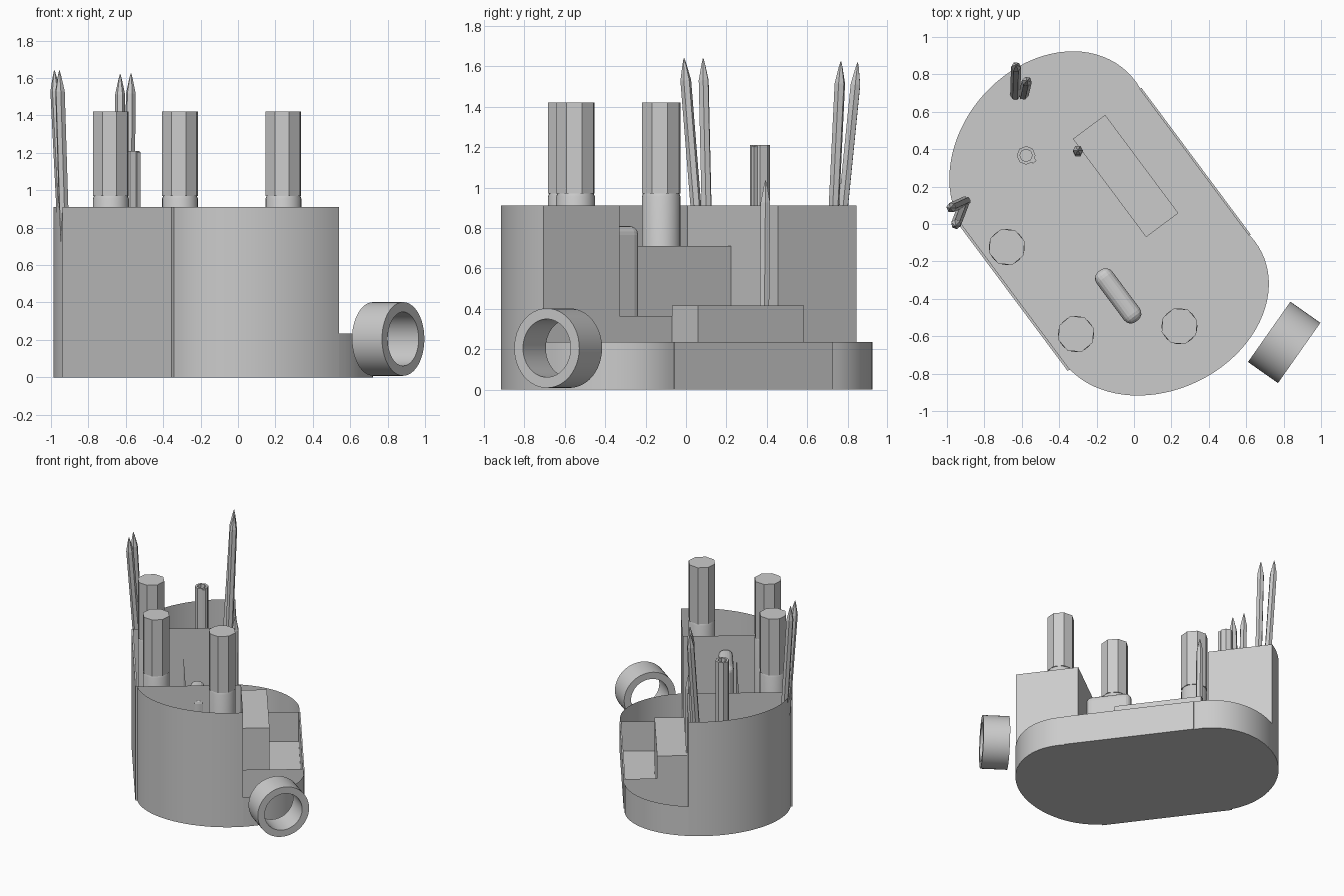
import bpy, bmesh, math
from mathutils import Vector, Matrix

if "Cube" in bpy.data.objects:
    bpy.data.objects.remove(bpy.data.objects["Cube"])

ANG = math.radians(-53.3)          # plan rotation of the organizer
ROT = Matrix.Rotation(ANG, 4, 'Z')
U0, U1 = -0.56, 0.418              # ends of the straight middle section
V0, V1, VM = -0.74, 0.46, 0.01     # outer sides and tall/low split
HIGH, LOW = 0.91, 0.235


def make(name, verts, faces, matrix=None, smooth=None):
    me = bpy.data.meshes.new(name)
    me.from_pydata([tuple(v) for v in verts], [], faces)
    me.update()
    ob = bpy.data.objects.new(name, me)
    bpy.context.collection.objects.link(ob)
    if matrix is not None:
        me.transform(matrix)
    if smooth:
        bpy.ops.object.select_all(action='DESELECT')
        ob.select_set(True)
        bpy.context.view_layer.objects.active = ob
        bpy.ops.object.shade_smooth_by_angle(angle=math.radians(smooth))
    return ob


def wall(name, path, h, smooth=None):
    n = len(path)
    verts = [(u, v, z) for z in (0, h) for u, v in path]
    faces = [(i, i + 1, n + i + 1, n + i) for i in range(n - 1)]
    return make(name, verts, faces, ROT, smooth)


def box(name, lo, hi):
    verts = [(x, y, z) for x in (lo[0], hi[0]) for y in (lo[1], hi[1]) for z in (lo[2], hi[2])]
    faces = [(0, 1, 3, 2), (4, 6, 7, 5), (0, 4, 5, 1), (2, 3, 7, 6), (0, 2, 6, 4), (1, 5, 7, 3)]
    return make(name, verts, faces, ROT)


def lathe(name, profile, sides, matrix, smooth=None, closed=False, phase=0.0):
    verts = []
    for r, z in profile:
        for k in range(sides):
            a = 2 * math.pi * (k + phase) / sides
            verts.append((r * math.cos(a), r * math.sin(a), z))
    m = len(profile)
    faces = []
    for j in range(m if closed else m - 1):
        a, b = j * sides, ((j + 1) % m) * sides
        for k in range(sides):
            q = (k + 1) % sides
            faces.append((a + k, a + q, b + q, b + k))
    if not closed:
        faces.append(tuple(reversed(range(sides))))
        faces.append(tuple(range((m - 1) * sides, m * sides)))
    return make(name, verts, faces, matrix, smooth)


def end_arc(sign, t0, t1, n):
    # slightly skewed half ellipse closing one end, t in degrees from +v side
    cu = U1 if sign > 0 else U0
    a = 0.475 if sign > 0 else 0.49
    pts = []
    for i in range(n + 1):
        t = math.radians(t0 + (t1 - t0) * i / n)
        pts.append((cu + sign * a * math.sin(t), -0.14 + 0.6 * math.cos(t) + 0.058 * math.sin(t)))
    return pts


# floor
outline = end_arc(1, 180, 0, 40) + end_arc(-1, 0, 180, 40)
make("floor", [(u, v, 0) for u, v in outline], [tuple(range(len(outline)))], ROT)

# rounded end cups: tall on the left part, low on the right part
for sign, label, u in ((1, "front", U1), (-1, "rear", U0)):
    tall = end_arc(sign, 81, 180, 26)
    wall(label + "_tall_curve", tall, HIGH, 40)
    wall(label + "_low_curve", end_arc(sign, 0, 81, 20), LOW, 40)
    wall(label + "_tall_partition", [(u, V0), (u, VM)], HIGH)
    wall(label + "_low_partition", [(u, VM), (u, V1)], LOW)
    wall(label + "_cup_flat_wall", [(u, VM), (tall[0][0], VM)], HIGH)

# straight side panels and lengthwise dividers
box("left_panel", (U0, V0 - 0.014, 0), (U1, V0, HIGH))
box("right_panel", (U0, V1 - 0.005, 0), (U1, V1 + 0.007, LOW))
wall("upper_divider", [(-0.90, -0.378), (0.77, -0.378)], 0.71)
wall("lower_divider", [(U0, VM), (U1, VM)], 0.365)

# raised step block
box("step_block", (U0, VM, 0), (0.095, 0.225, 0.415))

# markers: round barrel with octagonal cap
for i, (x, y) in enumerate(((-0.68, -0.123), (-0.31, -0.588), (0.243, -0.547))):
    loc = Matrix.Translation((x, y, 0))
    lathe(f"marker_barrel_{i}", [(0.096, 0.01), (0.096, 0.955), (0.088, 0.975)], 24, loc, 30)
    lathe(f"marker_cap_{i}", [(0.1, 0.97), (0.1, 1.42)], 8, loc, phase=0.4)

# pencils: hexagonal shaft with a sharpened tip
pencils = [((-0.635, 0.69, 0.02), (-0.63, 0.85, 1.62)),
           ((-0.59, 0.69, 0.02), (-0.572, 0.767, 1.625)),
           ((-0.90, 0.122, 0.02), (-0.982, 0.085, 1.64)),
           ((-0.905, 0.12, 0.02), (-0.955, -0.01, 1.64)),
           ((-0.30, 0.385, 0.02), (-0.30, 0.394, 1.035))]
for i, (base, tip) in enumerate(pencils):
    d = Vector(tip) - Vector(base)
    m = Matrix.Translation(base) @ d.to_track_quat('Z', 'Y').to_matrix().to_4x4()
    L = d.length
    lathe(f"pencil_{i}", [(0.027, 0), (0.027, L - 0.11), (0.01, L - 0.03), (0.002, L)], 6, m)

# hollow pen with a side clip
pen = Matrix.Translation((-0.577, 0.367, 0))
lathe("pen", [(0.05, 0.02), (0.05, 1.21), (0.033, 1.21), (0.033, 0.02)], 8, pen, closed=True)
clip = box("pen_clip", (-0.012, -0.012, 0.85), (0.012, 0.012, 1.205))
clip.data.transform(Matrix.Translation((-0.538, 0.34, 0)))

# eraser: rounded slab
eraser = box("eraser", (0.09, -0.35, 0.03), (0.425, -0.245, 0.81))
bev = eraser.modifiers.new("round", 'BEVEL')
bev.width, bev.segments = 0.045, 4

# tape roll lying on its rim
axis = Vector((0.82, -0.577, 0))
tm = Matrix.Translation((0.803, -0.633, 0.205)) @ axis.to_track_quat('Z', 'Y').to_matrix().to_4x4()
lathe("tape_roll", [(0.197, -0.098), (0.197, 0.098), (0.144, 0.098), (0.144, -0.098)],
      48, tm, 30, closed=True)
